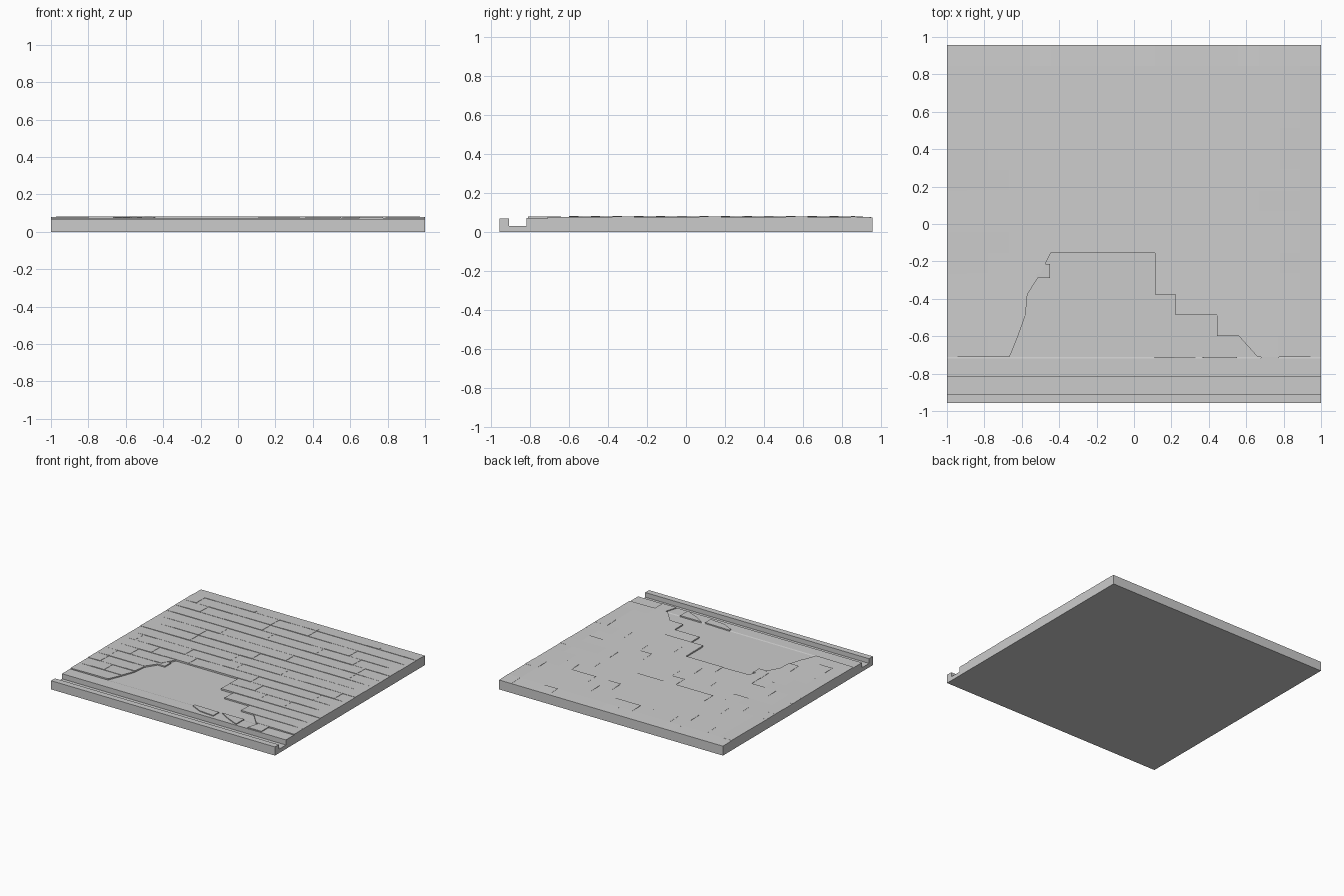
import bpy, bmesh, random

if "Cube" in bpy.data.objects:
    bpy.data.objects.remove(bpy.data.objects["Cube"])
random.seed(7)
HX, HY = 1.0, 0.957
P = 2.0 / 18          # shingle width
Y0 = -0.71            # lower edge of the shingle field
ROWS = 15
R = (HY - Y0) / ROWS  # row depth
FLOOR = 0.07


def finish(bm, name):
    bmesh.ops.recalc_face_normals(bm, faces=bm.faces)
    me = bpy.data.meshes.new(name)
    bm.to_mesh(me)
    bm.free()
    ob = bpy.data.objects.new(name, me)
    bpy.context.collection.objects.link(ob)
    return ob


def prism(bm, pts, bottom, tops):
    lo = [bm.verts.new((x, y, bottom)) for x, y in pts]
    hi = [bm.verts.new((x, y, z)) for (x, y), z in zip(pts, tops)]
    n = len(pts)
    bm.faces.new(lo[::-1])
    bm.faces.new(hi)
    for i in range(n):
        j = (i + 1) % n
        bm.faces.new((lo[i], lo[j], hi[j], hi[i]))


# Roof slab with the gutter channel along the front edge
bm = bmesh.new()
profile = [(-HY, 0), (HY, 0), (HY, FLOOR), (Y0, FLOOR), (-0.72, 0.073), (-0.817, 0.073),
           (-0.817, 0.032), (-0.908, 0.032), (-0.908, 0.07), (-HY, 0.07)]
ends = [[bm.verts.new((x, y, z)) for y, z in profile] for x in (-HX, HX)]
bm.faces.new(ends[0])
bm.faces.new(ends[1][::-1])
for i in range(len(profile)):
    j = (i + 1) % len(profile)
    bm.faces.new((ends[0][i], ends[0][j], ends[1][j], ends[1][i]))
finish(bm, "roof_slab")

# Broken opening per row: left edge bottom, left edge top, right edge
hole = [(-0.665, -0.62, 0.66), (-0.62, -0.58, 0.445), (-0.58, -0.57, 0.222),
        (-0.57, -0.50, 0.111), (-0.50, -0.445, 0.111)]

# Overlapping shingles, thicker at their lower edge
bm = bmesh.new()


def run(xa, xb, xa_top, xb_top, row):
    y0, y1 = Y0 + row * R, Y0 + (row + 1) * R
    x = xa
    while x < xb - 1e-4:
        nx = x + P * random.choice((1, 1, 2, 3))
        if nx > xb - 0.03:
            nx = xb
        lift = random.choice((0, 0, 0.001, 0.002))
        lx = xa_top if x == xa else x
        rx = xb_top if nx == xb else nx
        zf, zb = 0.081 + lift, 0.078 + lift
        if row == ROWS - 1:
            zb = 0.076
        prism(bm, [(x, y0), (nx, y0), (rx, y1), (lx, y1)], FLOOR - 0.004,
              [zf - (0.003 if x == -HX else 0), zf - (0.003 if nx == HX else 0), zb, zb])
        x = nx


for r in range(ROWS):
    if r < len(hole):
        lb, lt, rb = hole[r]
        run(-HX, lb, -HX, lt, r)
        run(rb, HX, rb - (0.1 if r == 0 else 0), HX, r)
    else:
        run(-HX, HX, -HX, HX, r)
finish(bm, "shingles")

# Loose shingle fragments resting below the opening
bm = bmesh.new()
chips = [[(0.11, -0.73), (0.2, -0.775), (0.33, -0.787), (0.33, -0.715), (0.11, -0.71)],
         [(0.44, -0.76), (0.55, -0.81), (0.55, -0.71), (0.36, -0.71)],
         [(0.65, -0.81), (0.775, -0.81), (0.775, -0.71), (0.68, -0.71)],
         [(-0.52, -0.29), (-0.45, -0.29), (-0.45, -0.215), (-0.52, -0.215)]]
for c in chips:
    prism(bm, c, 0.066, [0.08] * len(c))
finish(bm, "shingle_fragments")
